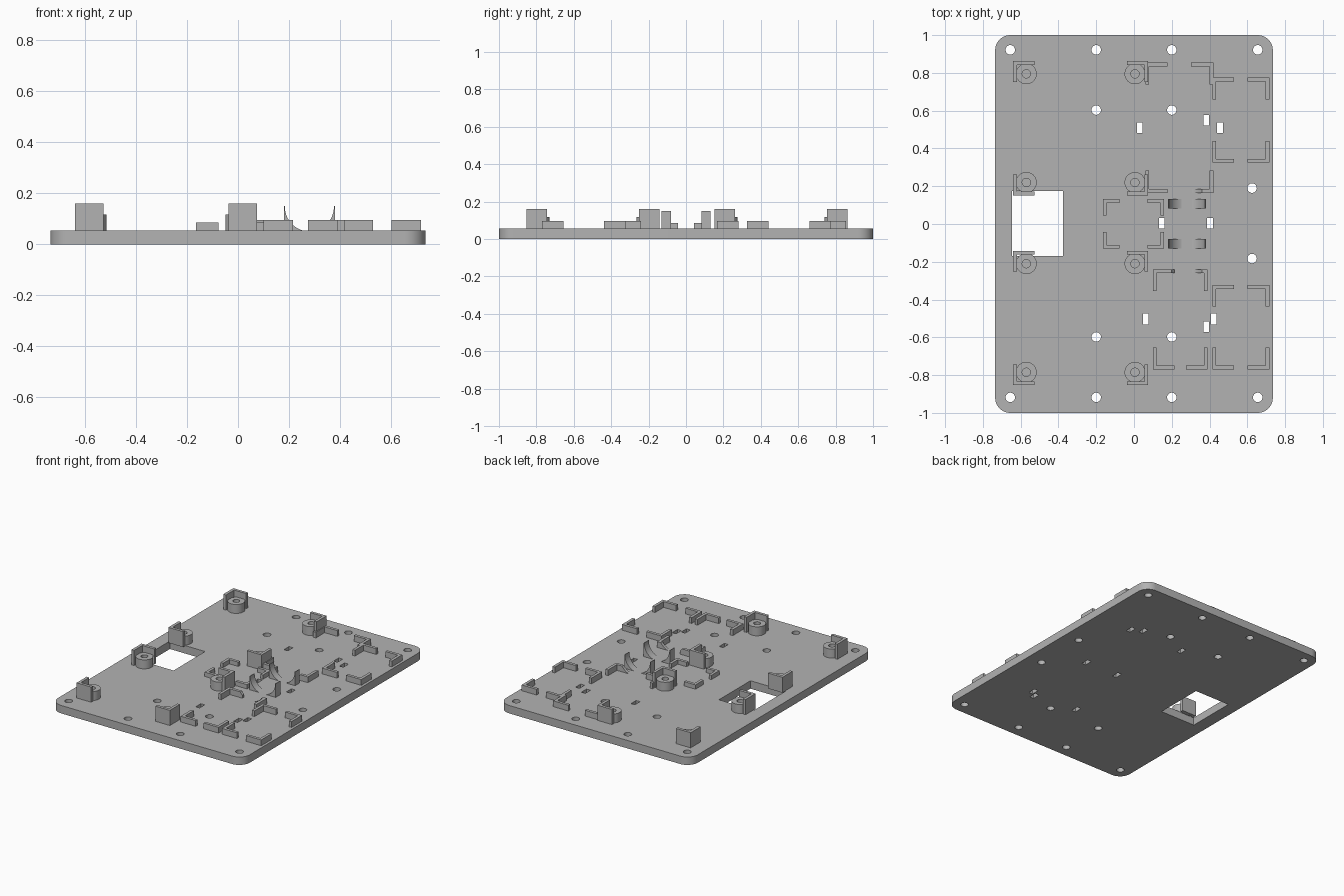
import bpy, bmesh, math
from mathutils import Matrix

cube = bpy.data.objects.get("Cube")
if cube:
    bpy.data.objects.remove(cube, do_unlink=True)

grey = bpy.data.materials.new("plain_grey")
grey.use_nodes = True
grey.diffuse_color = (0.45, 0.45, 0.45, 1)
grey.node_tree.nodes["Principled BSDF"].inputs["Base Color"].default_value = grey.diffuse_color

TOP = 0.055          # upper face of the base plate
FOOT = TOP - 0.002   # parts sink slightly into the plate
MID = 0.005          # mirror line of the mounting posts


def make(name, bm):
    bmesh.ops.recalc_face_normals(bm, faces=bm.faces[:])
    mesh = bpy.data.meshes.new(name)
    bm.to_mesh(mesh)
    bm.free()
    mesh.materials.append(grey)
    obj = bpy.data.objects.new(name, mesh)
    bpy.context.collection.objects.link(obj)
    return obj


def add_prism(bm, outline, z0, z1):
    face = bm.faces.new([bm.verts.new((x, y, z0)) for x, y in outline])
    new = bmesh.ops.extrude_face_region(bm, geom=[face])["geom"]
    verts = [v for v in new if isinstance(v, bmesh.types.BMVert)]
    bmesh.ops.translate(bm, verts=verts, vec=(0, 0, z1 - z0))


def circle(x, y, r, n=32):
    return [(x + r * math.cos(math.tau * i / n), y + r * math.sin(math.tau * i / n))
            for i in range(n)]


def rect(x0, x1, y0, y1):
    return [(x0, y0), (x1, y0), (x1, y1), (x0, y1)]


def prism(name, outline, z0, z1):
    bm = bmesh.new()
    add_prism(bm, outline, z0, z1)
    return make(name, bm)


def cut(obj, cutter):
    mod = obj.modifiers.new("cut", "BOOLEAN")
    mod.operation = "DIFFERENCE"
    mod.solver = "EXACT"
    mod.object = cutter
    bpy.context.view_layer.objects.active = obj
    bpy.ops.object.modifier_apply(modifier=mod.name)


def bracket(name, x, y, sx, sy, arm_x, arm_y, height, t=0.02):
    """L-shaped wall with its outer corner at x, y and arms running along sx, sy."""
    pts = [(0, 0), (arm_x, 0), (arm_x, t), (t, t), (t, arm_y), (0, arm_y)]
    return prism(name, [(x + sx * a, y + sy * b) for a, b in pts], FOOT, height)


# Base plate with rounded corners
W, H, R = 0.735, 1.0, 0.08
outline = []
for i, (sx, sy) in enumerate([(1, 1), (-1, 1), (-1, -1), (1, -1)]):
    for k in range(13):
        a = math.pi / 2 * (i + k / 12)
        outline.append((sx * (W - R) + R * math.cos(a), sy * (H - R) + R * math.sin(a)))
plate = prism("base_plate", outline, 0, TOP)
plate_parts = [plate]

# Screw holes, cable slots and window
bm = bmesh.new()
holes = [(x, y) for x in (-0.655, -0.2, 0.2, 0.655) for y in (0.922, -0.918)]
holes += [(x, y) for x in (-0.2, 0.2) for y in (0.603, -0.598)]
holes += [(0.625, 0.19), (0.625, -0.183)]
for x, y in holes:
    add_prism(bm, circle(x, y, 0.025), -0.1, 0.2)
slots = [(0.03, 0.51), (0.382, 0.55), (0.455, 0.51), (0.147, 0.004),
         (0.402, 0.004), (0.063, -0.503), (0.382, -0.543), (0.423, -0.503)]
for x, y in slots:
    add_prism(bm, rect(x - 0.015, x + 0.015, y - 0.028, y + 0.028), -0.1, 0.2)
add_prism(bm, rect(-0.645, -0.375, -0.17, 0.175), -0.1, 0.2)
hole_cutter = make("hole_cutter", bm)
cut(plate, hole_cutter)

# Hollow mounting posts, each hugged by a tall corner bracket
for x, sx in ((-0.57, 1), (0.005, -1)):
    for dy, sy in ((0.79, -1), (0.215, 1)):
        for side in (1, -1):
            y = MID + side * dy
            bm = bmesh.new()
            n = 32
            rings = []
            for r, z in ((0.055, FOOT), (0.055, 0.117), (0.022, 0.117), (0.022, FOOT)):
                rings.append([bm.verts.new((px, py, z)) for px, py in circle(x, y, r, n)])
            for j in range(4):
                a, b = rings[j], rings[(j + 1) % 4]
                for i in range(n):
                    k = (i + 1) % n
                    bm.faces.new((a[i], a[k], b[k], b[i]))
            plate_parts.append(make("mounting_post", bm))
            bracket("post_bracket", x - sx * 0.07, y - side * sy * 0.068,
                    sx, side * sy, 0.112, 0.11, 0.16)

# Low corner brackets holding rectangular modules
modules = {
    "upper_module_bracket": (0.06, 0.42, 0.165, 0.855, 0.117, 0.095),
    "upper_side_module_bracket": (0.415, 0.717, 0.325, 0.775, 0.115, 0.095),
    "centre_module_bracket": (-0.165, 0.16, -0.13, 0.132, 0.088, 0.085),
    "lower_module_bracket": (0.1, 0.39, -0.77, -0.24, 0.115, 0.095),
    "lower_side_module_bracket": (0.415, 0.717, -0.77, -0.323, 0.115, 0.095),
}
trimmed = []
for name, (x0, x1, y0, y1, arm, height) in modules.items():
    for x, sx in ((x0, 1), (x1, -1)):
        for y, sy in ((y0, 1), (y1, -1)):
            part = bracket(name, x, y, sx, sy, arm, arm, height)
            if -0.3 < y < 0.2 and name in ("upper_module_bracket", "lower_module_bracket"):
                trimmed.append(part)

# Two cradles scooped out by a cylinder lying along y
for y0, y1 in ((0.083, 0.132), (-0.13, -0.08)):
    trimmed.append(prism("cradle", rect(0.18, 0.38, y0, y1), FOOT, 0.15))
bm = bmesh.new()
bmesh.ops.create_cone(bm, cap_ends=True, segments=64, radius1=0.096, radius2=0.096, depth=0.5,
                      matrix=Matrix.Translation((0.28, -0.03, 0.147))
                      @ Matrix.Rotation(math.pi / 2, 4, "X"))
scoop_cutter = make("scoop_cutter", bm)
for part in trimmed:
    cut(part, scoop_cutter)

# Helpers are finished; smooth the round parts
for helper in (hole_cutter, scoop_cutter):
    bpy.data.objects.remove(helper, do_unlink=True)
bpy.ops.object.select_all(action="DESELECT")
for obj in plate_parts + trimmed:
    obj.select_set(True)
bpy.context.view_layer.objects.active = plate
bpy.ops.object.shade_smooth_by_angle(angle=math.radians(30))
